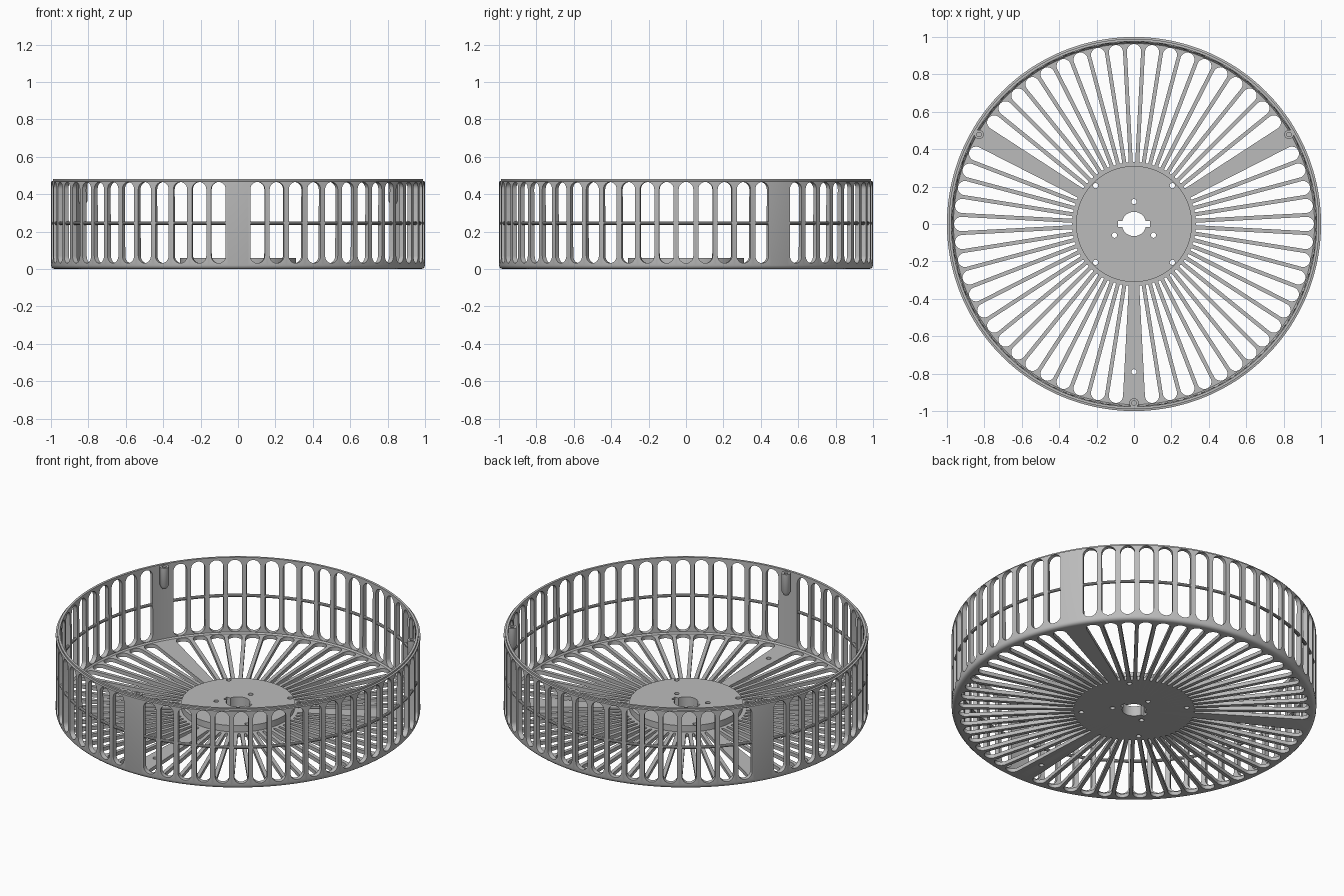
import bpy, bmesh, math
from mathutils import Matrix, Vector

if "Cube" in bpy.data.objects:
    bpy.data.objects.remove(bpy.data.objects["Cube"], do_unlink=True)

grey = bpy.data.materials.new("plain grey")
grey.use_nodes = True
grey.diffuse_color = (0.5, 0.5, 0.5, 1)
grey.node_tree.nodes["Principled BSDF"].inputs["Base Color"].default_value = (0.5, 0.5, 0.5, 1)


def make_object(name, bm):
    bmesh.ops.recalc_face_normals(bm, faces=bm.faces)
    mesh = bpy.data.meshes.new(name)
    bm.to_mesh(mesh)
    bm.free()
    mesh.materials.append(grey)
    obj = bpy.data.objects.new(name, mesh)
    bpy.context.collection.objects.link(obj)
    return obj


def smooth(obj):
    bpy.ops.object.select_all(action='DESELECT')
    obj.select_set(True)
    bpy.context.view_layer.objects.active = obj
    bpy.ops.object.shade_smooth_by_angle(angle=math.radians(30))


def lathe(name, profile, steps):
    """Revolve a closed (radius, z) profile around z."""
    bm = bmesh.new()
    verts = [bm.verts.new((r, 0, z)) for r, z in profile]
    edges = [bm.edges.new((verts[i - 1], verts[i])) for i in range(len(verts))]
    bmesh.ops.spin(bm, geom=verts + edges, cent=(0, 0, 0), axis=(0, 0, 1),
                   angle=math.tau, steps=steps, use_merge=True)
    bmesh.ops.remove_doubles(bm, verts=bm.verts, dist=1e-5)
    return make_object(name, bm)


def add_slot(bm, start, start_r, end, end_r, low, high, matrix):
    """Round-ended prism along local x, from low to high in local z."""
    outline = []
    for centre, radius, turn in ((end, end_r, -0.5), (start, start_r, 0.5)):
        for i in range(13):
            a = math.pi * (turn + i / 12)
            outline.append((centre + radius * math.cos(a), radius * math.sin(a)))
    rings = [[bm.verts.new(matrix @ Vector((u, v, w))) for u, v in outline]
             for w in (low, high)]
    bm.faces.new(rings[0])
    bm.faces.new(rings[1])
    for i in range(len(outline)):
        bm.faces.new((rings[0][i - 1], rings[0][i], rings[1][i], rings[1][i - 1]))


def add_hole(bm, x, y, radius):
    bmesh.ops.create_cone(bm, cap_ends=True, segments=20, radius1=radius, radius2=radius,
                          depth=0.4, matrix=Matrix.Translation((x, y, 0)))


# Drum: raised hub, thin floor, rounded lower edge, wall and stepped rim
drum = lathe("slotted_drum", [
    (0.065, 0), (0.98, 0), (0.99, 0.003), (0.997, 0.01), (1, 0.02),
    (1, 0.468), (0.99, 0.47), (0.99, 0.48), (0.976, 0.48), (0.972, 0.03),
    (0.965, 0.022), (0.31, 0.022), (0.31, 0.06), (0.065, 0.06)], 240)

# Cutters: floor and wall slots in sixty places, three of them left solid
cut = bmesh.new()
upright = Matrix(((0, 0, 1, 0), (0, 1, 0, 0), (1, 0, 0, 0), (0, 0, 0, 1)))
for i in range(60):
    if i % 20 == 5:
        continue
    turn = Matrix.Rotation(math.radians(6 * i), 4, 'Z')
    add_slot(cut, 0.337, 0.007, 0.924, 0.038, -0.1, 0.026, turn)
    add_slot(cut, 0.07, 0.039, 0.426, 0.039, 0.966, 1.1, turn @ upright)

# Hub screw holes, mounting hole and keyway
for sx in (-1, 1):
    for sy in (-1, 1):
        add_hole(cut, 0.205 * sx, 0.205 * sy, 0.014)
for k in range(3):
    a = math.radians(90 + 120 * k)
    add_hole(cut, 0.12 * math.cos(a), 0.12 * math.sin(a), 0.014)
add_hole(cut, 0, -0.79, 0.014)
bmesh.ops.create_cube(cut, size=1, matrix=Matrix.Diagonal((0.17, 0.032, 0.4, 1)))
cutter = make_object("slot_cutter", cut)
cutter.hide_render = True

mod = drum.modifiers.new("slots", 'BOOLEAN')
mod.operation = 'DIFFERENCE'
mod.solver = 'EXACT'
mod.object = cutter
bpy.context.view_layer.objects.active = drum
bpy.ops.object.modifier_apply(modifier=mod.name)
bpy.data.objects.remove(cutter, do_unlink=True)
smooth(drum)

# Hoop halfway up the wall
hoop = lathe("middle_hoop", [
    (0.987 + 0.009 * math.cos(math.tau * i / 10), 0.245 + 0.009 * math.sin(math.tau * i / 10))
    for i in range(10)], 180)
smooth(hoop)

# Screw bosses inside the three solid panels
for k, side in enumerate(("right", "left", "front")):
    a = math.radians((150, 30, 270)[k])
    boss = lathe(side + "_screw_boss", [
        (0, 0.34), (0.014, 0.345), (0.025, 0.365), (0.025, 0.475),
        (0.012, 0.475), (0.012, 0.39), (0, 0.39)], 24)
    boss.location = (0.957 * math.cos(a), 0.957 * math.sin(a), 0)
    smooth(boss)
